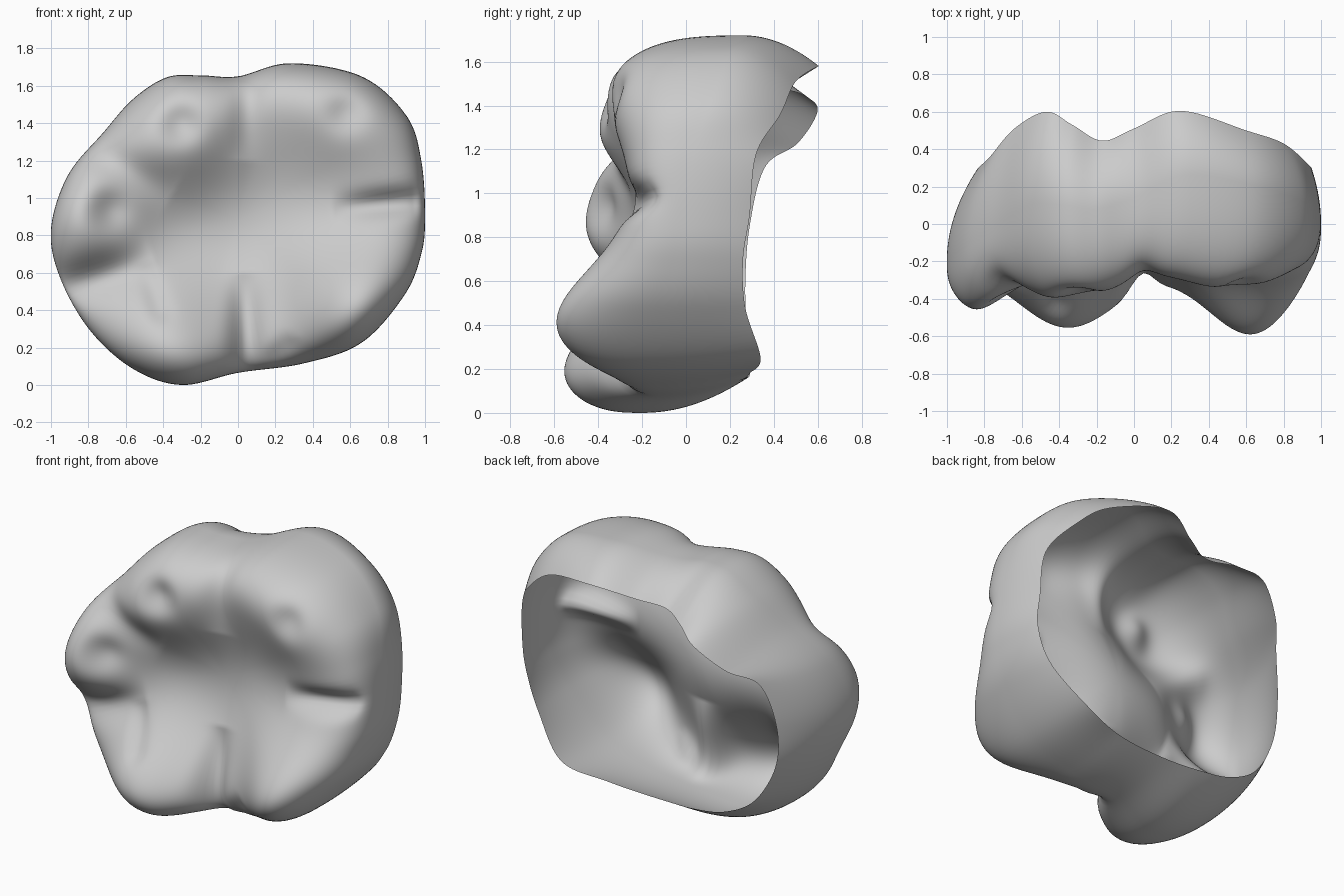
import bpy, bmesh, math
from mathutils import Vector

N, FACE, WALL = 192, 80, 24
CX, CZ = 0.0, 0.88

# Paired outline controls: widest (x, z, y) and open back rim (x, z, y)
CTRL = [
    ((1.00, 0.90, 0.00), (0.95, 0.90, 0.29)), ((0.98, 1.20, 0.04), (0.93, 1.18, 0.32)),
    ((0.90, 1.44, 0.12), (0.80, 1.36, 0.43)), ((0.66, 1.65, 0.20), (0.60, 1.51, 0.50)),
    ((0.28, 1.72, 0.26), (0.25, 1.58, 0.605)), ((0.00, 1.65, 0.14), (0.00, 1.52, 0.51)),
    ((-0.20, 1.655, 0.08), (-0.17, 1.48, 0.445)), ((-0.38, 1.645, 0.10), (-0.33, 1.45, 0.53)),
    ((-0.56, 1.53, 0.10), (-0.47, 1.38, 0.60)), ((-0.72, 1.35, 0.00), (-0.64, 1.23, 0.51)),
    ((-0.91, 1.12, -0.12), (-0.77, 1.12, 0.36)), ((-1.00, 0.83, -0.20), (-0.84, 0.85, 0.29)),
    ((-0.95, 0.57, -0.20), (-0.82, 0.58, 0.27)), ((-0.79, 0.29, -0.20), (-0.68, 0.33, 0.28)),
    ((-0.56, 0.085, -0.20), (-0.48, 0.21, 0.29)), ((-0.30, 0.0, -0.20), (-0.26, 0.17, 0.29)),
    ((0.00, 0.065, -0.12), (0.02, 0.16, 0.28)), ((0.35, 0.115, -0.10), (0.35, 0.18, 0.29)),
    ((0.66, 0.225, -0.10), (0.64, 0.25, 0.34)), ((0.89, 0.48, -0.08), (0.85, 0.48, 0.27)),
    ((0.98, 0.70, -0.03), (0.94, 0.70, 0.26)),
]

# Cusps and dimples: x, z, height, width
BUMPS = [(-0.32, 1.34, 0.23, 0.33), (-0.84, 0.90, 0.26, 0.33), (0.68, 0.36, 0.42, 0.40),
         (-0.36, 0.17, 0.36, 0.40), (0.52, 1.44, 0.16, 0.40), (0.35, 0.65, 0.04, 0.25),
         (-0.31, 1.40, -0.08, 0.11), (-0.69, 0.94, -0.07, 0.11), (0.58, 1.46, -0.05, 0.10)]

# Grooves, fading from outer to inner end: start, end, depth, width
GROOVES = [((0.05, 0.10), (0.03, 0.60), 0.11, 0.08), ((0.93, 0.98), (0.50, 0.94), 0.10, 0.07),
           ((-0.90, 0.53), (-0.45, 0.66), 0.11, 0.11), ((0.06, 1.65), (0.03, 1.2), 0.05, 0.08),
           ((-0.72, 1.22), (-0.35, 1.02), 0.05, 0.10), ((-0.42, 0.40), (-0.50, 0.65), 0.03, 0.06),
           ((0.20, 0.15), (0.30, 0.26), 0.03, 0.06)]


def smooth_loop(points, u):
    """Closed Catmull-Rom curve at u in 0..1."""
    n = len(points)
    i, t = int(u * n), u * n - int(u * n)
    a, b, c, d = (Vector(points[(i + k) % n]) for k in (-1, 0, 1, 2))
    return 0.5 * (2 * b + (c - a) * t + (2 * a - 5 * b + 4 * c - d) * t * t
                  + (3 * b - a - 3 * c + d) * t ** 3)


def height(x, z, f):
    """Forward height of the chewing face."""
    h = 0.11 + 0.17 * f * f
    for bx, bz, amp, w in BUMPS:
        h += amp * math.exp(-((x - bx) ** 2 + (z - bz) ** 2) / w ** 2)
    p = Vector((x, z))
    for s, e, depth, w in GROOVES:
        s, e = Vector(s), Vector(e)
        t = max(0, min(1, (p - s).dot(e - s) / (e - s).length_squared))
        h -= depth * (1 - t * t) * math.exp(-(p - s.lerp(e, t)).length_squared / w ** 2)
    return h


bm = bmesh.new()
outline = [smooth_loop([c[0] for c in CTRL], j / N) for j in range(N)]
rim = [smooth_loop([c[1] for c in CTRL], j / N) for j in range(N)]
rings = []

# Chewing face, rounded over at its shoulder
for i in range(1, FACE + 1):
    f = math.sin(i / FACE * math.pi / 2)
    g = max(0, (f - 0.55) / 0.45)
    k = max(0, 1 - g ** 3.1) ** 0.37
    ring = []
    for x, z, yw in outline:
        px, pz = CX + (x - CX) * f, CZ + (z - CZ) * f
        ring.append(bm.verts.new((px, yw + (-height(px, pz, f) - yw) * k, pz)))
    rings.append(ring)

# Side wall curving in towards the open rim
for i in range(1, WALL + 1):
    t = i / WALL
    ring = []
    for o, r in zip(outline, rim):
        q = o.lerp(r, t * t)
        ring.append(bm.verts.new((q.x, o.z + (r.z - o.z) * t, q.y)))
    rings.append(ring)

# Skin the rings
centre = bm.verts.new((CX, -height(CX, CZ, 0), CZ))
for j in range(N):
    n = (j + 1) % N
    bm.faces.new((centre, rings[0][n], rings[0][j]))
    for a, b in zip(rings, rings[1:]):
        bm.faces.new((a[j], a[n], b[n], b[j]))
bmesh.ops.recalc_face_normals(bm, faces=bm.faces)
bm.normal_update()
if next(iter(centre.link_faces)).normal.y > 0:
    bmesh.ops.reverse_faces(bm, faces=bm.faces)
for face in bm.faces:
    face.smooth = True

mesh = bpy.data.meshes.new("tooth_crown")
bm.to_mesh(mesh)
bm.free()
crown = bpy.data.objects.new("tooth_crown", mesh)
bpy.context.collection.objects.link(crown)
